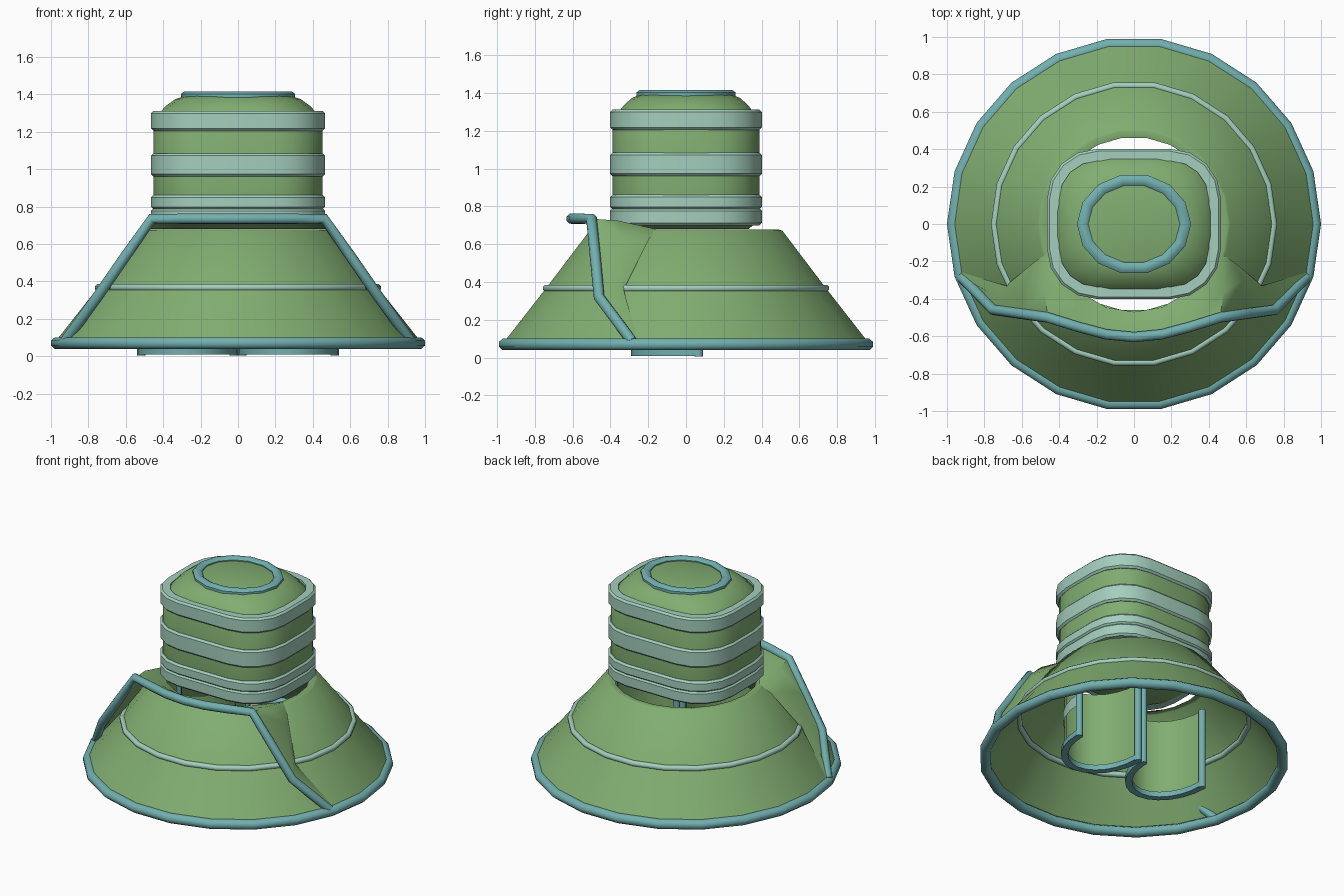
import bpy, math
from math import sin, cos, pi

if "Cube" in bpy.data.objects:
    bpy.data.objects.remove(bpy.data.objects["Cube"])


def material(name, rgb):
    m = bpy.data.materials.new(name)
    m.diffuse_color = (*rgb, 1)
    m.use_nodes = True
    m.node_tree.nodes["Principled BSDF"].inputs["Base Color"].default_value = m.diffuse_color
    return m


GREEN = material("green_cloth", (0.22, 0.42, 0.165))
TEAL = material("teal_trim", (0.17, 0.43, 0.43))
PALE = material("pale_band", (0.37, 0.62, 0.51))


def finish(ob, mat, angle=35):
    ob.data.materials.append(mat)
    bpy.ops.object.select_all(action='DESELECT')
    ob.select_set(True)
    bpy.context.view_layer.objects.active = ob
    bpy.ops.object.shade_smooth_by_angle(angle=math.radians(angle))
    return ob


def loft(name, rings, mat, closed=True, caps=False, loop=False, angle=35):
    """Skin a list of equal-length point rings."""
    n = len(rings[0])
    verts = [p for r in rings for p in r]
    faces = []
    for i in range(len(rings) if loop else len(rings) - 1):
        a, b = i * n, (i + 1) % len(rings) * n
        for j in range(n if closed else n - 1):
            k = (j + 1) % n
            faces.append((a + j, a + k, b + k, b + j))
    if caps:
        faces.append(tuple(reversed(range(n))))
        faces.append(tuple(range(len(verts) - n, len(verts))))
    me = bpy.data.meshes.new(name)
    me.from_pydata(verts, [], faces)
    ob = bpy.data.objects.new(name, me)
    bpy.context.collection.objects.link(ob)
    return finish(ob, mat, angle)


def ellipse(rx, ry, z, n):
    return [(rx * cos(2 * pi * i / n), ry * sin(2 * pi * i / n), z) for i in range(n)]


def rrect(hx, hy, r, z, n=4):
    pts = []
    for q, (sx, sy) in enumerate(((1, 1), (-1, 1), (-1, -1), (1, -1))):
        for i in range(n + 1):
            a = (q + i / n) * pi / 2
            pts.append((sx * (hx - r) + r * cos(a), sy * (hy - r) + r * sin(a), z))
    return pts


def hoop(name, rx, ry, z, t, h, n, mat):
    # Eight-sided tube, t wide and h tall, measured at its flats
    prof = [(1.08 * t * cos(pi / 8 + k * pi / 4), 1.08 * h * sin(pi / 8 + k * pi / 4)) for k in range(8)]
    return loft(name, [ellipse(rx + d, ry + d, z + e, n) for d, e in prof], mat, loop=True, angle=50)


def tube(name, pts, r, mat):
    cu = bpy.data.curves.new(name, 'CURVE')
    cu.dimensions = '3D'
    cu.bevel_depth, cu.bevel_resolution, cu.use_fill_caps = r, 2, True
    sp = cu.splines.new('POLY')
    sp.points.add(len(pts) - 1)
    for p, c in zip(sp.points, pts):
        p.co = (*c, 1)
    ob = bpy.data.objects.new(name, cu)
    bpy.context.collection.objects.link(ob)
    bpy.ops.object.select_all(action='DESELECT')
    ob.select_set(True)
    bpy.context.view_layer.objects.active = ob
    bpy.ops.object.convert(target='MESH')
    return finish(bpy.context.object, mat, 50)


# Flared skirt, open at the top and bottom, with hem and stripe
loft("skirt", [ellipse(r, r, z, 22) for r, z in
               ((0.975, 0.08), (0.75, 0.365), (0.515, 0.672), (0.50, 0.677), (0.465, 0.67))], GREEN, angle=60)
hoop("skirt_hem", 0.966, 0.966, 0.07, 0.034, 0.031, 22, TEAL)
hoop("skirt_stripe", 0.747, 0.747, 0.367, 0.018, 0.018, 22, PALE)


# Front overskirt lifting off the skirt, described on one side and mirrored
def both(pts):
    return pts + [(-x, y, z) for x, y, z in reversed(pts[:-1])]


inner = both([(.935, -.255, .09), (.685, -.33, .36), (.53, -.2, .62), (.47, -.16, .68), (.32, -.345, .68), (.15, -.445, .68), (0, -.47, .68)])
middle = both([(.935, -.275, .09), (.715, -.40, .34), (.58, -.3, .615), (.48, -.36, .725), (.30, -.45, .71), (.15, -.50, .715), (0, -.53, .72)])
edge = both([(.92, -.285, .085), (.75, -.46, .32), (.605, -.48, .53), (.46, -.5, .735), (.30, -.55, .735), (.15, -.59, .735), (0, -.605, .735)])
loft("overskirt", [inner, middle, edge], GREEN, closed=False, angle=60)
tube("overskirt_trim", edge, 0.029, TEAL)

# Rounded box torso with domed shoulders
loft("torso", [rrect(*p) for p in (
    (.37, .33, .26, .68), (.445, .38, .28, .72), (.453, .388, .27, .8), (.453, .388, .27, 1.22),
    (.435, .37, .28, 1.28), (.39, .33, .28, 1.335), (.335, .285, .25, 1.375), (.27, .235, .22, 1.395))],
    GREEN, caps=True, angle=45)
for i, (a, b) in enumerate(((.70, .79), (.785, .862), (.96, 1.085), (1.205, 1.312))):
    loft(f"torso_band_{i}", [rrect(x, x - .063, .27 + x - .465, z) for x, z in (
        (.40, a), (.452, a), (.465, a + .013), (.465, b - .013), (.452, b), (.40, b))],
        PALE, loop=True, angle=40)
hoop("collar", 0.275, 0.24, 1.393, 0.03, 0.023, 14, TEAL)


# Two trouser legs inside the skirt, open at the back
def leg_arc(cx, r, z, n=12):
    return [(cx + (.247 + r) * cos(pi + pi * i / n), .07 + (.337 + r) * sin(pi + pi * i / n), z)
            for i in range(n + 1)]


for side, cx in (("left", -.27), ("right", .27)):
    loft(f"{side}_leg", [leg_arc(cx, 0, z) for z in (.02, .58)], GREEN, closed=False)
    loft(f"{side}_leg_band", [leg_arc(cx, .008, z) for z in (.24, .32)], PALE, closed=False)
    # Hem strip, then an upright trim along both open edges
    loft(f"{side}_leg_hem", [leg_arc(cx, r, z) for r, z in (
        (-.023, .008), (.023, .008), (.023, .045), (-.023, .045))], TEAL, closed=False, loop=True)
    for k, s in enumerate((-1, 1)):
        x = cx + s * .247
        tube(f"{side}_leg_edge_{k}", [(x, .068, .005), (x, .068, .58)], 0.023, TEAL)
